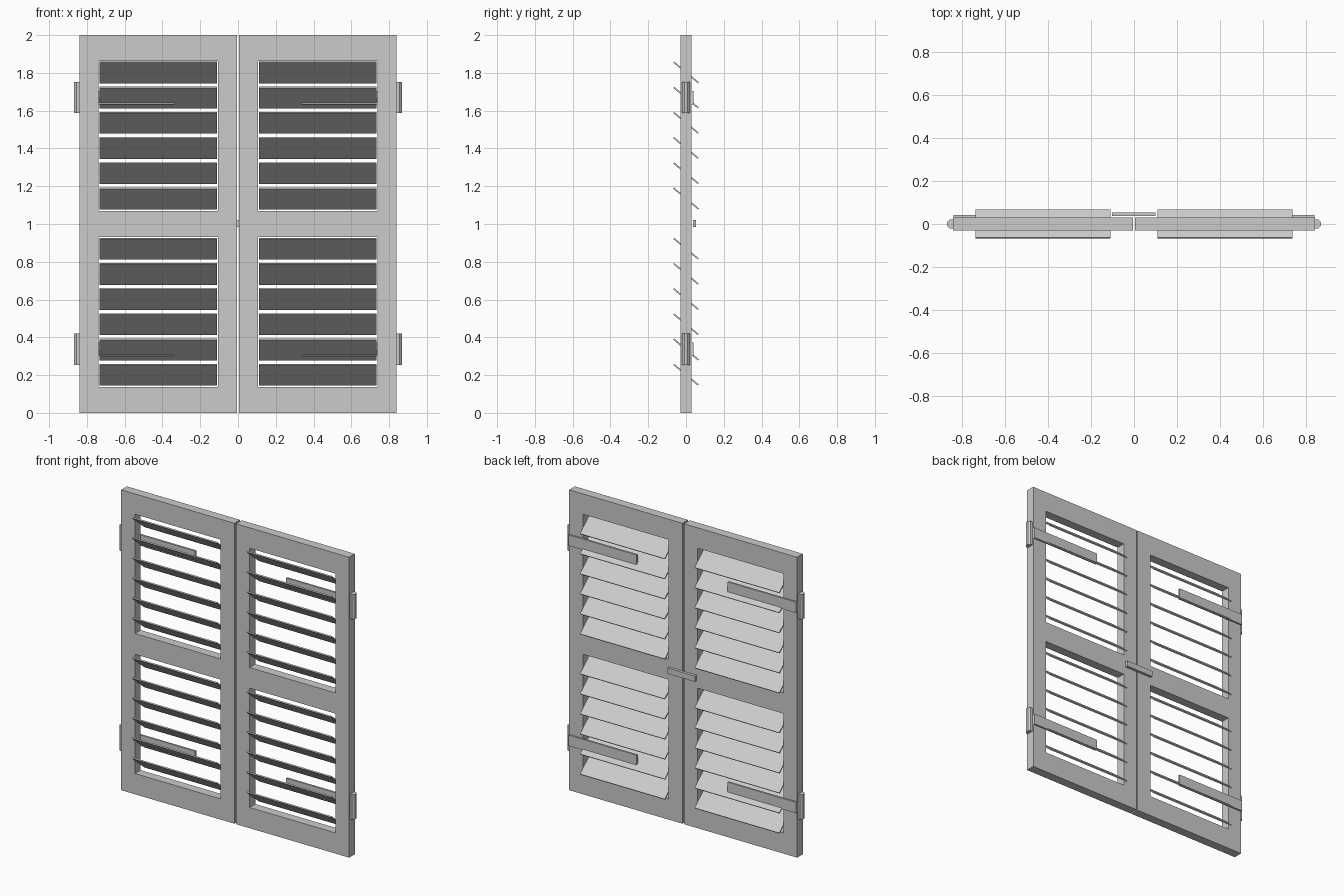
import bpy, bmesh, math
from mathutils import Matrix, Vector

cube = bpy.data.objects.get("Cube")
if cube:
    bpy.data.objects.remove(cube, do_unlink=True)

paint = bpy.data.materials.new("grey paint")
GREY = (0.6, 0.6, 0.6, 1)
paint.diffuse_color = GREY
paint.use_nodes = True
paint.node_tree.nodes["Principled BSDF"].inputs["Base Color"].default_value = GREY


def finish(name, bm):
    bmesh.ops.recalc_face_normals(bm, faces=bm.faces)
    mesh = bpy.data.meshes.new(name)
    bm.to_mesh(mesh)
    bm.free()
    mesh.materials.append(paint)
    obj = bpy.data.objects.new(name, mesh)
    bpy.context.collection.objects.link(obj)
    return obj


def box(name, x, y, z, tilt=0):
    """Box from (min, max) ranges, tilted about x through its centre."""
    centre = Vector([sum(r) / 2 for r in (x, y, z)])
    size = [r[1] - r[0] for r in (x, y, z)]
    bm = bmesh.new()
    bmesh.ops.create_cube(bm, size=1, matrix=Matrix.Translation(centre)
                          @ Matrix.Rotation(tilt, 4, 'X')
                          @ Matrix.Diagonal((*size, 1)))
    return finish(name, bm)


def frame(name, xs, zs, front, back):
    """Grid of cells with the openings left out, extruded to the thickness."""
    bm = bmesh.new()
    rows = [[bm.verts.new((x, front, z)) for x in xs] for z in zs]
    for j in range(len(zs) - 1):
        for i in range(len(xs) - 1):
            if i % 2 and j % 2:
                continue
            bm.faces.new((rows[j][i], rows[j][i + 1],
                          rows[j + 1][i + 1], rows[j + 1][i]))
    new = bmesh.ops.extrude_face_region(bm, geom=bm.faces[:], use_keep_orig=True)
    bmesh.ops.translate(bm, vec=(0, back - front, 0),
                        verts=[v for v in new["geom"] if isinstance(v, bmesh.types.BMVert)])
    return finish(name, bm)


def barrel(name, x, z, radius, height):
    bm = bmesh.new()
    bmesh.ops.create_cone(bm, cap_ends=True, segments=8, radius1=radius,
                          radius2=radius, depth=height,
                          matrix=Matrix.Translation((x, 0, z))
                          @ Matrix.Rotation(math.pi / 8, 4, 'Z'))
    return finish(name, bm)


SLAT_PITCH = 0.1335
for side, s in (("left", 1), ("right", -1)):
    def span(a, b):
        return tuple(sorted((s * a, s * b)))

    # Leaf frame with two openings
    xs = sorted(s * x for x in (0.005, 0.107, 0.738, 0.84))
    frame(f"{side}_leaf_frame", xs, (0, 0.138, 0.932, 1.07, 1.864, 2), -0.03, 0.03)

    # Louvre slats, high at the front and low at the back
    for level, base in (("lower", 0.202), ("upper", 1.135)):
        for i in range(6):
            z = base + i * SLAT_PITCH
            box(f"{side}_{level}_slat_{i + 1}", span(0.11, 0.734),
                (-0.085, 0.085), (z - 0.004, z + 0.004), math.radians(-40))

    # Hinge barrels and straps
    for level, z in (("lower", 0.337), ("upper", 1.67)):
        barrel(f"{side}_{level}_hinge_barrel", s * 0.845, z, 0.0238, 0.166)
        box(f"{side}_{level}_hinge_strap", span(0.335, 0.838),
            (0.028, 0.041), (z - 0.037, z + 0.035))

# Latch bar across the meeting stiles
box("latch_bar", (-0.103, 0.099), (0.036, 0.054), (0.983, 1.021))
